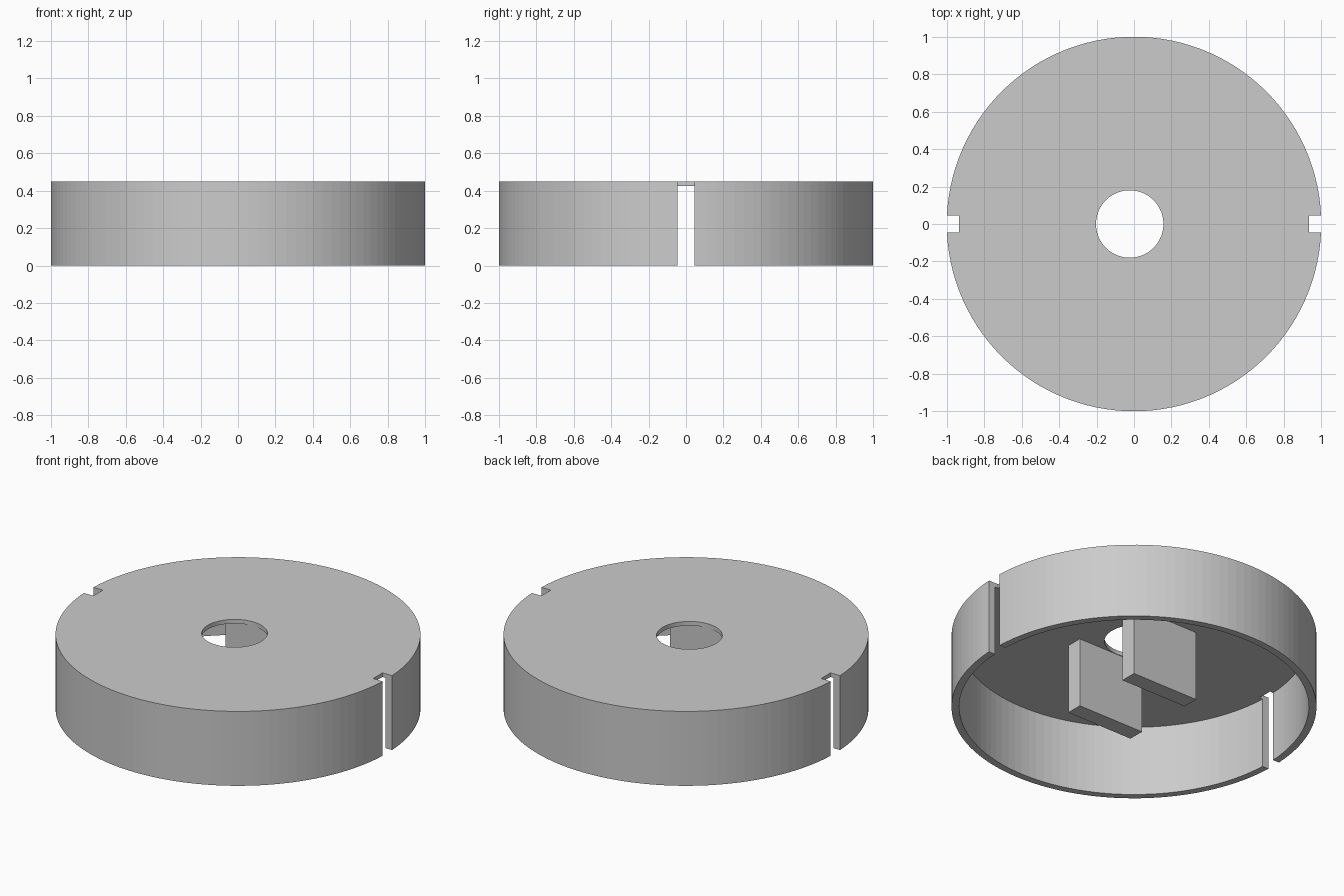
import bpy
import bmesh
from mathutils import Matrix, Vector

RADIUS, INNER, HEIGHT, CAP = 1.0, 0.958, 0.45, 0.025
SEGMENTS = 120

cube = bpy.data.objects.get("Cube")
if cube:
    bpy.data.objects.remove(cube, do_unlink=True)

grey = bpy.data.materials.new("light_grey")
grey.use_nodes = True
grey.diffuse_color = (0.6, 0.6, 0.6, 1)
bsdf = next(n for n in grey.node_tree.nodes if n.type == "BSDF_PRINCIPLED")
bsdf.inputs["Base Color"].default_value = grey.diffuse_color


def finish(name, bm):
    mesh = bpy.data.meshes.new(name)
    bm.to_mesh(mesh)
    bm.free()
    mesh.materials.append(grey)
    obj = bpy.data.objects.new(name, mesh)
    bpy.context.collection.objects.link(obj)
    return obj


def cylinder(name, radius, z0, z1, x=0.0):
    bm = bmesh.new()
    bmesh.ops.create_cone(bm, cap_ends=True, segments=SEGMENTS, radius1=radius, radius2=radius,
                          depth=z1 - z0, matrix=Matrix.Translation((x, 0, (z0 + z1) / 2)))
    return finish(name, bm)


def box(name, low, high):
    low, high = Vector(low), Vector(high)
    bm = bmesh.new()
    bmesh.ops.create_cube(bm, size=1, matrix=Matrix.Translation((low + high) / 2)
                          @ Matrix.Diagonal((*(high - low), 1)))
    return finish(name, bm)


# Round shell, closed at the top and open underneath
shell = cylinder("round_shell", RADIUS, 0, HEIGHT)

# Cutters: cavity, off-centre hole and the two side slots
cutters = [cylinder("cavity_cutter", INNER, -0.1, HEIGHT - CAP),
           cylinder("hole_cutter", 0.18, 0.3, 0.6, x=-0.023)]
for side, x0, x1 in (("left", 0.935, 1.1), ("right", -1.1, -0.935)):
    cutters.append(box(side + "_slot_cutter", (x0, -0.045, -0.2), (x1, 0.045, 0.7)))

for cutter in cutters:
    cutter.hide_render = True
    cutter.hide_set(True)
    mod = shell.modifiers.new(cutter.name, "BOOLEAN")
    mod.operation = "DIFFERENCE"
    mod.solver = "EXACT"
    mod.object = cutter

# Bake the cuts and drop the cutters
graph = bpy.context.evaluated_depsgraph_get()
cut_mesh = bpy.data.meshes.new_from_object(shell.evaluated_get(graph))
shell.modifiers.clear()
shell.data = cut_mesh
for cutter in cutters:
    bpy.data.objects.remove(cutter, do_unlink=True)

# Pair of upright plates hanging below the cap, either side of the hole
for name, y0, y1 in (("front_plate", -0.28, -0.182), ("back_plate", 0.182, 0.28)):
    box(name, (-0.21, y0, 0.002), (0.235, y1, HEIGHT - CAP + 0.005))
